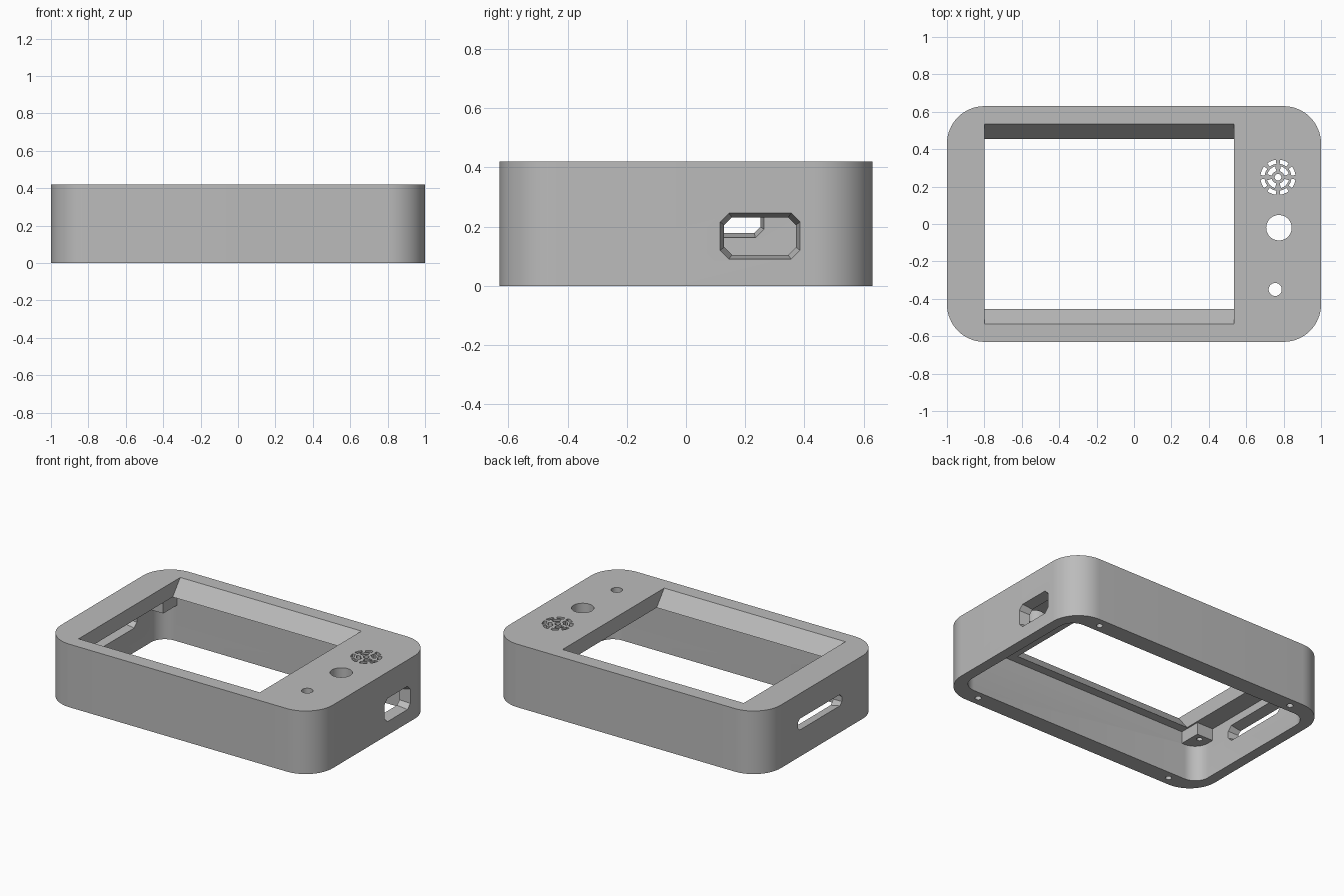
import bpy
import bmesh
from math import sin, cos, pi, radians

if "Cube" in bpy.data.objects:
    bpy.data.objects.remove(bpy.data.objects["Cube"])

grey = bpy.data.materials.new("Light grey plastic")
grey.use_nodes = True
grey.diffuse_color = (0.5, 0.5, 0.5, 1)
grey.node_tree.nodes["Principled BSDF"].inputs["Base Color"].default_value = (0.5, 0.5, 0.5, 1)

HEIGHT, CEILING = 0.42, 0.32


def rect(x0, x1, y0, y1, r=0, steps=1):
    """Rectangle outline with round (or, with one step, chamfered) corners."""
    if r == 0:
        return [(x1, y1), (x0, y1), (x0, y0), (x1, y0)]
    centres = [(x1 - r, y1 - r), (x0 + r, y1 - r), (x0 + r, y0 + r), (x1 - r, y0 + r)]
    return [(cx + r * cos((q + i / steps) * pi / 2), cy + r * sin((q + i / steps) * pi / 2))
            for q, (cx, cy) in enumerate(centres) for i in range(steps + 1)]


def circle(x, y, r, n=48):
    return [(x + r * cos(2 * pi * i / n), y + r * sin(2 * pi * i / n)) for i in range(n)]


def arc_slot(x, y, r0, r1, a0, a1, n=6):
    angles = [a0 + (a1 - a0) * i / n for i in range(n + 1)]
    return ([(x + r1 * cos(a), y + r1 * sin(a)) for a in angles]
            + [(x + r0 * cos(a), y + r0 * sin(a)) for a in reversed(angles)])


def loft(name, low, high, a, b, axis="z"):
    """Solid between two outlines, at heights a and b along the axis."""
    place = (lambda p, h: (p[0], p[1], h)) if axis == "z" else (lambda p, h: (h, p[0], p[1]))
    bm = bmesh.new()
    lower = [bm.verts.new(place(p, a)) for p in low]
    upper = [bm.verts.new(place(p, b)) for p in high]
    bm.faces.new(lower)
    bm.faces.new(upper)
    for i in range(len(lower)):
        j = (i + 1) % len(lower)
        bm.faces.new((lower[i], lower[j], upper[j], upper[i]))
    bmesh.ops.recalc_face_normals(bm, faces=bm.faces)
    mesh = bpy.data.meshes.new(name)
    bm.to_mesh(mesh)
    bm.free()
    mesh.materials.append(grey)
    obj = bpy.data.objects.new(name, mesh)
    bpy.context.collection.objects.link(obj)
    return obj


def combine(target, tool, operation="DIFFERENCE"):
    mod = target.modifiers.new("shape", "BOOLEAN")
    mod.operation, mod.solver, mod.object = operation, "EXACT", tool
    bpy.context.view_layer.objects.active = target
    bpy.ops.object.modifier_apply(modifier=mod.name)
    bpy.data.objects.remove(tool)


def drill(target, outline, a, b):
    combine(target, loft("drill", outline, outline, a, b))


# Rounded shell, hollow from below
outer = rect(-1, 1, -0.63, 0.63, 0.2, 16)
inner = rect(-0.93, 0.93, -0.515, 0.515, 0.1, 10)
case = loft("case", outer, outer, 0, HEIGHT)
drill(case, inner, -0.1, CEILING)

# Corner posts under the top plate, and screw holes in posts and rim
for sx in (-1, 1):
    for sy in (-1, 1):
        xs = sorted((sx * 0.81, sx * 0.95))
        ys = sorted((sy * 0.37, sy * 0.53))
        block = rect(*xs, *ys)
        combine(case, loft("post", block, block, 0.24, 0.35), "UNION")
        drill(case, circle(sx * 0.86, sy * 0.41, 0.018, 16), 0.2, 0.31)
        drill(case, circle(sx * 0.75, sy * 0.57, 0.02, 16), -0.1, 0.15)

# Screen opening with sloped front and back edges, extended past both plate faces
slope = (0.535 - 0.455) / (HEIGHT - CEILING)
low_y, high_y = 0.455 - 0.02 * slope, 0.535 + 0.02 * slope
combine(case, loft("screen_cut", rect(-0.8, 0.535, -low_y, low_y),
                   rect(-0.8, 0.535, -high_y, high_y), CEILING - 0.02, HEIGHT + 0.02))

# Button hole and small sensor hole
drill(case, circle(0.775, -0.02, 0.068), 0.28, 0.5)
drill(case, circle(0.755, -0.35, 0.035, 32), 0.28, 0.5)

# Speaker grille: centre hole and two rings of slots
gx, gy = 0.77, 0.25
drill(case, circle(gx, gy, 0.018, 20), 0.28, 0.5)
for count, r0, r1 in ((4, 0.034, 0.06), (8, 0.072, 0.094)):
    gap = 0.009 / r0
    for k in range(count):
        start, end = 2 * pi * k / count, 2 * pi * (k + 1) / count
        drill(case, arc_slot(gx, gy, r0, r1, start + gap, end - gap), 0.28, 0.5)

# Cable port, flared outward, in the left end wall
combine(case, loft("port_cut", rect(0.135, 0.365, 0.11, 0.225, 0.025),
                   rect(0.113, 0.387, 0.088, 0.247, 0.03), 0.9, 1.01, "x"))

# Card slot, flared inward, in the right end wall
combine(case, loft("slot_cut", rect(-0.21, 0.25, 0.18, 0.25, 0.02),
                   rect(-0.225, 0.265, 0.16, 0.27, 0.03), -1.01, -0.92, "x"))

# Smooth rounded walls, sharp edges elsewhere
bpy.ops.object.select_all(action="DESELECT")
case.select_set(True)
bpy.context.view_layer.objects.active = case
bpy.ops.object.shade_smooth_by_angle(angle=radians(25))
